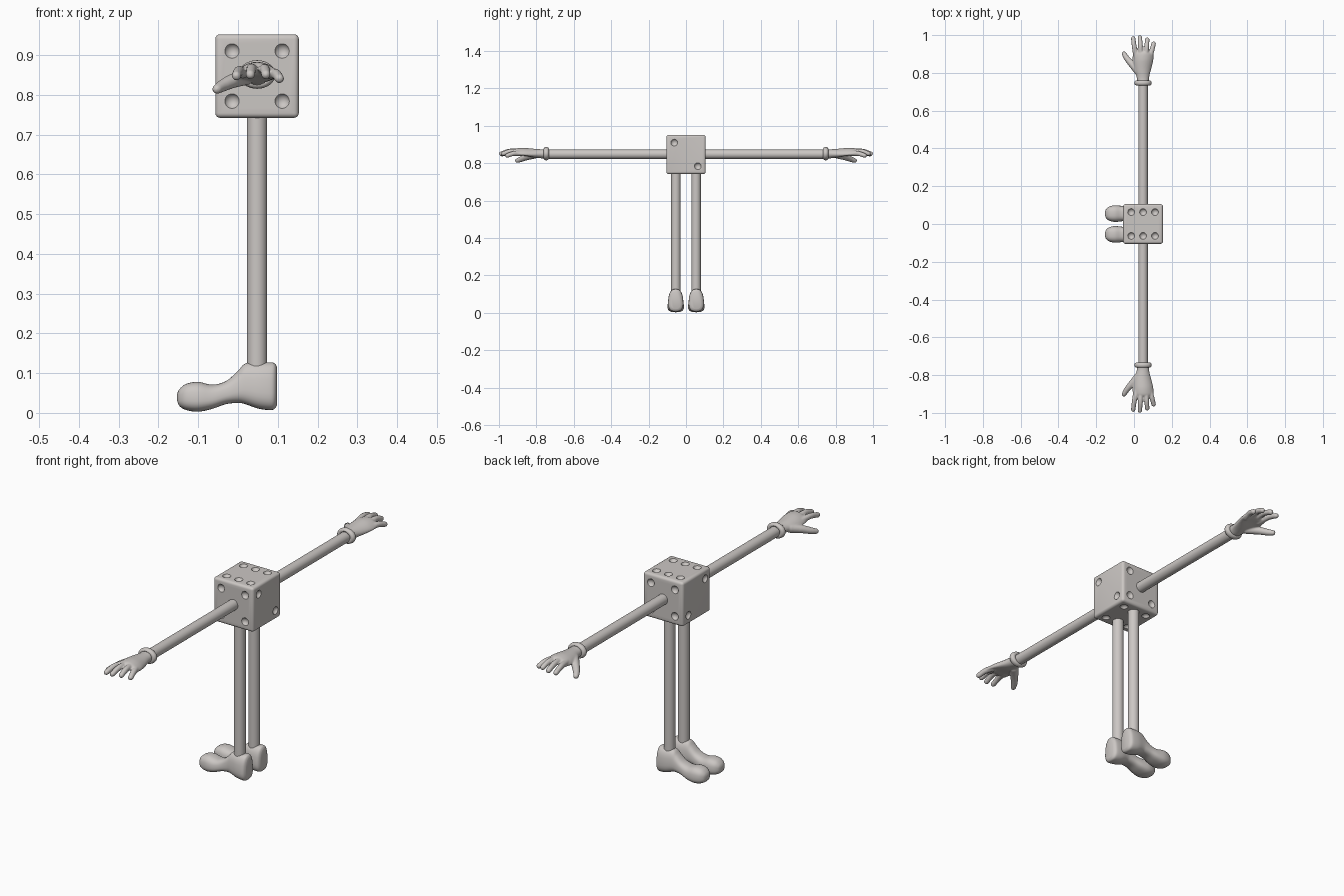
import bpy, bmesh, math
from mathutils import Vector, Matrix

if "Cube" in bpy.data.objects:
    bpy.data.objects.remove(bpy.data.objects["Cube"])

mat = bpy.data.materials.new("warm_grey")
mat.diffuse_color = (0.6, 0.57, 0.55, 1)
mat.use_nodes = True
mat.node_tree.nodes["Principled BSDF"].inputs["Base Color"].default_value = mat.diffuse_color
CX, CZ, HALF = 0.048, 0.847, 0.105   # centre and half size of the cube body


def finish(bm, name, angle=40):
    bmesh.ops.recalc_face_normals(bm, faces=bm.faces)
    me = bpy.data.meshes.new(name)
    bm.to_mesh(me)
    bm.free()
    me.materials.append(mat)
    ob = bpy.data.objects.new(name, me)
    bpy.context.collection.objects.link(ob)
    bpy.ops.object.select_all(action='DESELECT')
    ob.select_set(True)
    bpy.context.view_layer.objects.active = ob
    bpy.ops.object.shade_smooth_by_angle(angle=math.radians(angle))
    return ob


def loft(bm, rings):
    """Skin a list of closed rings and cap both ends."""
    loops = [[bm.verts.new(p) for p in r] for r in rings]
    n = len(loops[0])
    for a, b in zip(loops, loops[1:]):
        for i in range(n):
            bm.faces.new((a[i], a[(i + 1) % n], b[(i + 1) % n], b[i]))
    bm.faces.new(loops[0])
    bm.faces.new(loops[-1])


def spow(v, e):
    return math.copysign(abs(v) ** e, v)


def spline(keys, steps=5):
    """Smooth interpolation through a list of keys."""
    k = [Vector(q) for q in keys]
    out = []
    for i in range(len(k) - 1):
        p0, p1, p2, p3 = k[max(i - 1, 0)], k[i], k[i + 1], k[min(i + 2, len(k) - 1)]
        for j in range(steps):
            t = j / steps
            out.append(0.5 * (2 * p1 + (p2 - p0) * t + (2 * p0 - 5 * p1 + 4 * p2 - p3) * t * t
                              + (3 * p1 - p0 - 3 * p2 + p3) * t ** 3))
    return out + [k[-1]]


def rod(name, a, b, r):
    a, b = Vector(a), Vector(b)
    bm = bmesh.new()
    m = Matrix.Translation((a + b) / 2) @ (b - a).to_track_quat('Z', 'Y').to_matrix().to_4x4()
    bmesh.ops.create_cone(bm, cap_ends=True, segments=32, radius1=r, radius2=r,
                          depth=(b - a).length, matrix=m)
    finish(bm, name)


# Cube body with rounded edges
bm = bmesh.new()
bmesh.ops.create_cube(bm, size=2 * HALF, matrix=Matrix.Translation((CX, 0, CZ)))
bmesh.ops.bevel(bm, geom=bm.edges[:], offset=0.012, segments=4, profile=0.5, affect='EDGES')
body = finish(bm, "cube_body")

# Pips: four on front and back, two on the sides, six on top and bottom
P, OUT = 0.063, HALF + 0.008
spots = []
for s in (-1, 1):
    spots += [(x, s * OUT, z) for x in (-P, P) for z in (-P, P)]
    spots += [(s * OUT, -P, P), (s * OUT, P, -P)]
    spots += [(x, y, s * OUT) for x in (-P, 0, P) for y in (-P, P)]
bm = bmesh.new()
for p in spots:
    bmesh.ops.create_uvsphere(bm, u_segments=20, v_segments=14, radius=0.02,
                              matrix=Matrix.Translation(Vector(p) + Vector((CX, 0, CZ))))
cutter = finish(bm, "pip_cutter")
cutter.hide_render = True
mod = body.modifiers.new("pips", 'BOOLEAN')
mod.operation, mod.solver, mod.object = 'DIFFERENCE', 'EXACT', cutter
dg = bpy.context.evaluated_depsgraph_get()
carved = bpy.data.meshes.new_from_object(body.evaluated_get(dg))
body.modifiers.clear()
body.data = carved
bpy.data.objects.remove(cutter)
bpy.ops.object.select_all(action='DESELECT')
body.select_set(True)
bpy.context.view_layer.objects.active = body
bpy.ops.object.shade_smooth_by_angle(angle=math.radians(35))

# Shoe keys along x: x, sole height, top height, half width low, half width high
SHOE = [(-0.153, 0.030, 0.048, 0.010, 0.010), (-0.147, 0.017, 0.060, 0.026, 0.024),
        (-0.130, 0.007, 0.073, 0.040, 0.036), (-0.100, 0.003, 0.078, 0.047, 0.040),
        (-0.065, 0.010, 0.071, 0.044, 0.036), (-0.030, 0.022, 0.080, 0.038, 0.031),
        (0.000, 0.025, 0.106, 0.038, 0.029), (0.018, 0.022, 0.124, 0.040, 0.030),
        (0.050, 0.011, 0.127, 0.045, 0.035), (0.080, 0.007, 0.127, 0.045, 0.034),
        (0.092, 0.010, 0.125, 0.040, 0.029), (0.098, 0.020, 0.115, 0.028, 0.020)]
# Palm keys along y: y, centre x, centre z, half width, half height
PALM = [(0.745, 0.048, 0.850, 0.030, 0.026), (0.780, 0.047, 0.850, 0.034, 0.024),
        (0.820, 0.045, 0.851, 0.046, 0.023), (0.865, 0.047, 0.855, 0.055, 0.020),
        (0.900, 0.049, 0.857, 0.055, 0.016), (0.912, 0.050, 0.857, 0.048, 0.010)]
# Fingers: points on the centre line from root to tip
FINGERS = [[(0.012, 0.880, 0.855), (0.002, 0.935, 0.859), (-0.004, 0.983, 0.848)],
           [(0.036, 0.880, 0.861), (0.034, 0.940, 0.865), (0.031, 0.988, 0.851)],
           [(0.062, 0.880, 0.861), (0.067, 0.935, 0.864), (0.070, 0.976, 0.851)],
           [(0.084, 0.880, 0.852), (0.095, 0.920, 0.852), (0.104, 0.955, 0.841)],
           [(0.020, 0.810, 0.845), (-0.015, 0.850, 0.834), (-0.040, 0.880, 0.822),
            (-0.053, 0.902, 0.814)]]

for s, side in ((-1, "front"), (1, "back")):
    # Arm and leg
    rod(side + "_arm", (CX, s * 0.09, 0.848), (CX, s * 0.76, 0.848), 0.025)
    rod(side + "_leg", (CX, s * 0.054, 0.08), (CX, s * 0.054, 0.76), 0.0255)

    # Shoe
    bm = bmesh.new()
    rings = []
    for x, lo, hi, wl, wh in spline(SHOE, 4):
        ring = []
        for i in range(32):
            a = 2 * math.pi * i / 32
            u, v = spow(math.cos(a), 0.75), spow(math.sin(a), 0.75)
            w = wl + (wh - wl) * (v + 1) / 2
            ring.append((x, s * 0.055 + w * u, (lo + hi) / 2 + (hi - lo) / 2 * v))
        rings.append(ring)
    loft(bm, rings)
    finish(bm, side + "_shoe", 55)

    # Cuff ring round the wrist
    bm = bmesh.new()
    n, m = 32, 12
    grid = []
    for i in range(n):
        a = 2 * math.pi * i / n
        row = []
        for j in range(m):
            b = 2 * math.pi * j / m
            r = 0.026 + 0.010 * math.cos(b)
            row.append(bm.verts.new((CX + 1.28 * r * math.cos(a),
                                     s * (0.747 + 0.014 * math.sin(b)),
                                     0.851 + r * math.sin(a))))
        grid.append(row)
    for i in range(n):
        for j in range(m):
            k, l = (i + 1) % n, (j + 1) % m
            bm.faces.new((grid[i][j], grid[k][j], grid[k][l], grid[i][l]))
    finish(bm, side + "_cuff")

    # Hand: arched palm plus five fingers, fused into one skin
    bm = bmesh.new()
    rings = []
    for y, cx, cz, w, h in spline(PALM, 4):
        arch = 0.016 * min(1, max(0, (y - 0.77) / 0.1))
        ring = []
        for i in range(28):
            u, v = math.cos(2 * math.pi * i / 28), math.sin(2 * math.pi * i / 28)
            ring.append((cx + w * u, s * y, cz + h * v + arch * (0.5 - u * u)))
        rings.append(ring)
    loft(bm, rings)
    for f, pts in enumerate(FINGERS):
        path = spline(pts, 10)
        for i, p in enumerate(path):
            t = i / (len(path) - 1)
            r = (0.021 - 0.009 * t) if f == 4 else (0.0145 - 0.0025 * t)
            bmesh.ops.create_uvsphere(bm, u_segments=14, v_segments=10, radius=r,
                                      matrix=Matrix.Translation((p.x, s * p.y, p.z)))
    hand = finish(bm, side + "_hand", 180)
    rm = hand.modifiers.new("fuse", 'REMESH')
    rm.mode, rm.voxel_size, rm.use_smooth_shade = 'VOXEL', 0.0035, True
    sm = hand.modifiers.new("soften", 'SMOOTH')
    sm.factor, sm.iterations = 0.5, 5
